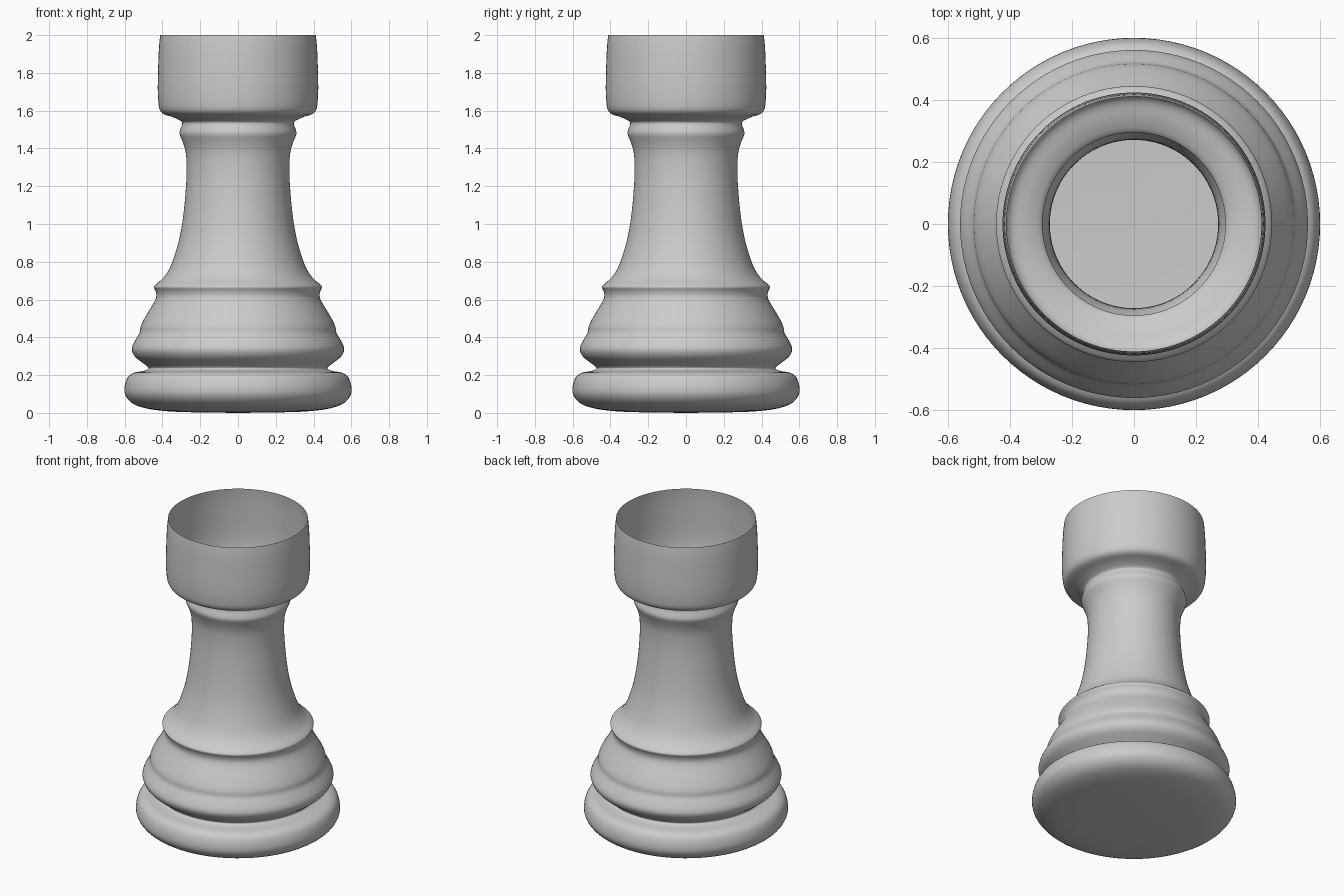
import bpy, bmesh, math
from mathutils import Vector

if "Cube" in bpy.data.objects:
    bpy.data.objects.remove(bpy.data.objects["Cube"])

# Half silhouette (radius, height), from base centre up to the open rim
PROFILE = [(0, 0), (.28, .004), (.42, .013), (.51, .03), (.565, .055), (.597, .095),
           (.6, .14), (.583, .19), (.55, .213), (.505, .221), (.478, .23), (.475, .241),
           (.505, .265), (.545, .297), (.562, .33), (.557, .36), (.538, .395),
           (.521, .425), (.516, .455), (.502, .488), (.472, .54), (.442, .59),
           (.432, .62), (.437, .647), (.446, .667), (.43, .685), (.4, .71),
           (.366, .757), (.337, .83), (.309, .93), (.289, 1.05), (.275, 1.2),
           (.272, 1.3), (.277, 1.38), (.293, 1.435), (.309, 1.475), (.306, 1.5),
           (.297, 1.525), (.3, 1.543), (.345, 1.566), (.392, 1.581), (.413, 1.602),
           (.421, 1.64), (.425, 1.72), (.422, 1.85), (.418, 1.94), (.412, 2.0)]
SEGMENTS, STEPS = 96, 3


def smooth_path(points, steps):
    """Curve through all points (Catmull-Rom)."""
    p = [Vector(q) for q in points]
    p = [p[0]] + p + [p[-1]]
    out = []
    for a, b, c, d in zip(p, p[1:], p[2:], p[3:]):
        for i in range(steps):
            t = i / steps
            out.append(0.5 * (2 * b + (c - a) * t + (2 * a - 5 * b + 4 * c - d) * t ** 2
                              + (3 * b - a - 3 * c + d) * t ** 3))
    return out + [p[-1]]


def lathe(name, path):
    """Spin the path around z as one open-topped shell."""
    bm = bmesh.new()
    rings = []
    for r, z in path[1:]:
        rings.append([bm.verts.new((r * math.cos(2 * math.pi * k / SEGMENTS),
                                    r * math.sin(2 * math.pi * k / SEGMENTS), z))
                      for k in range(SEGMENTS)])
    centre = bm.verts.new((0, 0, path[0].y))
    for k in range(SEGMENTS):
        n = (k + 1) % SEGMENTS
        bm.faces.new((centre, rings[0][n], rings[0][k]))
        for low, high in zip(rings, rings[1:]):
            bm.faces.new((low[k], low[n], high[n], high[k]))
    for f in bm.faces:
        f.smooth = True
    mesh = bpy.data.meshes.new(name)
    bm.to_mesh(mesh)
    bm.free()
    obj = bpy.data.objects.new(name, mesh)
    bpy.context.collection.objects.link(obj)
    return obj


# Hollow turned body: base, collars, neck and cup
lathe("rook_body", smooth_path(PROFILE, STEPS))
